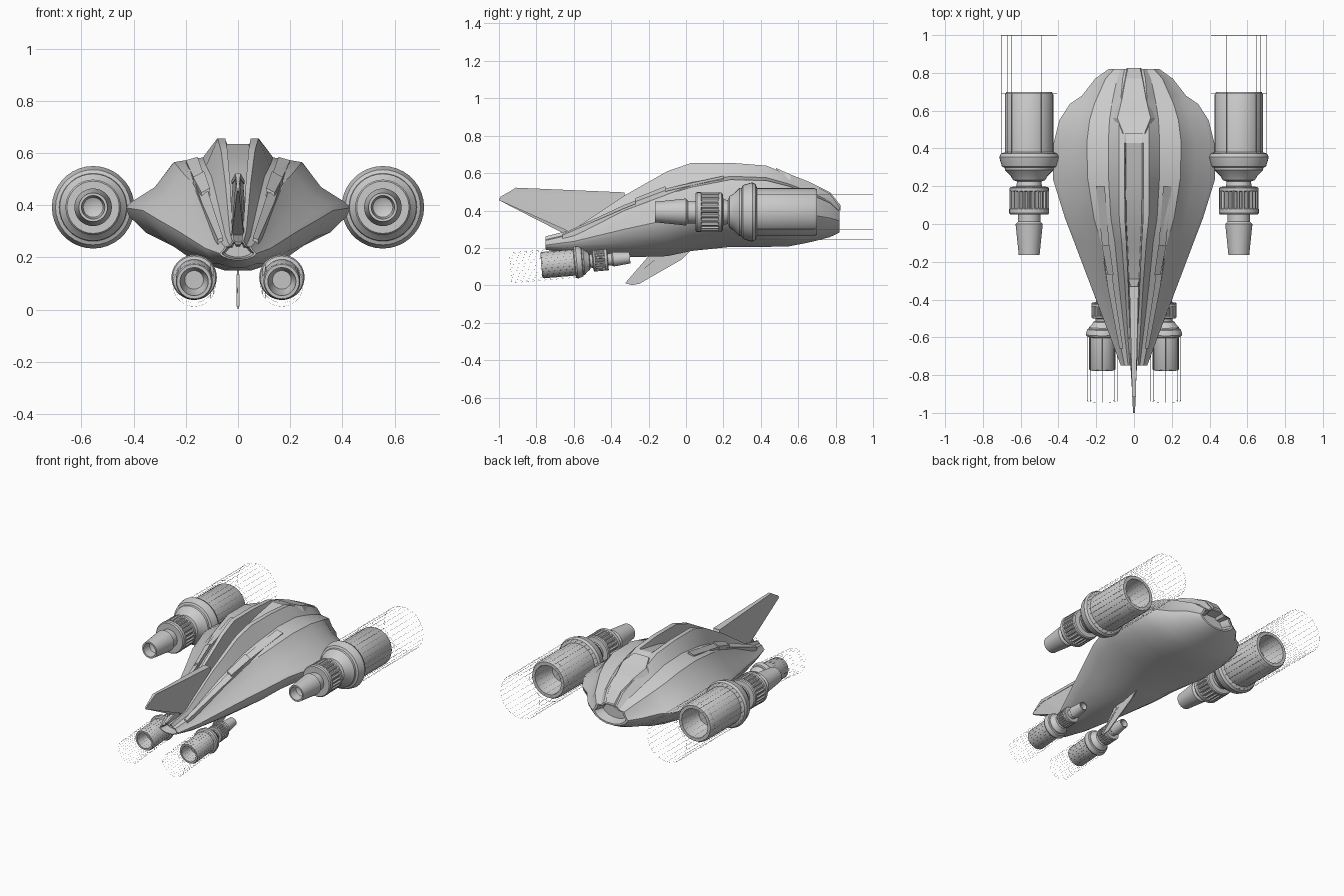
import bpy, bmesh
from math import sin, cos, pi, radians
from mathutils import Matrix

cube = bpy.data.objects.get("Cube")
if cube:
    bpy.data.objects.remove(cube)

grey = bpy.data.materials.new("hull_grey")
grey.use_nodes = True
grey.diffuse_color = (0.6, 0.6, 0.6, 1)
grey.node_tree.nodes["Principled BSDF"].inputs["Base Color"].default_value = (0.6, 0.6, 0.6, 1)


def finish(bm, name, smooth=None, matrix=Matrix()):
    bmesh.ops.recalc_face_normals(bm, faces=bm.faces)
    me = bpy.data.meshes.new(name)
    bm.to_mesh(me)
    bm.free()
    me.transform(matrix)
    me.materials.append(grey)
    ob = bpy.data.objects.new(name, me)
    bpy.context.scene.collection.objects.link(ob)
    if smooth:
        bpy.ops.object.select_all(action='DESELECT')
        ob.select_set(True)
        bpy.context.view_layer.objects.active = ob
        bpy.ops.object.shade_smooth_by_angle(angle=radians(smooth))


def loft(bm, rings, closed=True):
    """Skin equal-length point rings with quads; returns the vertex rings."""
    vs = [[bm.verts.new(p) for p in r] for r in rings]
    n = len(vs[0])
    for a, b in zip(vs, vs[1:]):
        for i in range(n if closed else n - 1):
            j = (i + 1) % n
            bm.faces.new((a[i], a[j], b[j], b[i]))
    return vs


def lathe(bm, profile, seg=36):
    """Spin (radius, y) points about the y axis."""
    loft(bm, [[(r * cos(2 * pi * i / seg), y, r * sin(2 * pi * i / seg))
               for i in range(seg)] for r, y in profile])
    bmesh.ops.remove_doubles(bm, verts=bm.verts, dist=1e-5)


# ---- Hull: stations of
# y, half width, bottom z, edge z, shoulder x, z, ridge x, z, trench z
stations = [
    (-.75, .07, .19, .215, .05, .24, .022, .262, .25),
    (-.6, .125, .16, .235, .08, .275, .032, .30, .26),
    (-.33, .228, .145, .30, .14, .40, .048, .48, .37),
    (-.1, .315, .15, .35, .175, .485, .065, .61, .47),
    (.03, .365, .178, .38, .212, .525, .078, .655, .54),
    (.24, .43, .20, .39, .245, .565, .08, .655, .60),
    (.43, .425, .20, .39, .25, .56, .08, .64, .635),
    (.55, .395, .203, .39, .235, .53, .078, .59, .585),
    (.635, .34, .22, .38, .21, .50, .072, .553, .55),
    (.68, .275, .23, .375, .19, .48, .068, .537, .533),
    (.77, .205, .255, .36, .15, .44, .06, .49, .485),
    (.82, .135, .28, .345, .105, .395, .05, .42, .42),
]


def section(y, w, zb, ze, xs, zs, xr, zr, zv):
    half = [(xr * .52, zv), (xr * .62, zr), (xr, zr),
            (xr + (xs - xr) * .33, zs + (zr - zs) * .2), (xs, zs),
            (xs + (w - xs) * .4, zs + (ze - zs) * .55), (w * .95, ze + (zs - ze) * .13),
            (w, ze), (w * .97, ze - (ze - zb) * .17), (w * .82, ze - (ze - zb) * .5),
            (w * .55, ze - (ze - zb) * .8), (w * .22, zb + (ze - zb) * .03)]
    return [(x, y, z) for x, z in half] + [(-x, y, z) for x, z in reversed(half)]


bm = bmesh.new()
rings = loft(bm, [section(*s) for s in stations])
# recessed nose intake and tail exhaust
for ring, depth in ((rings[0], .06), (rings[-1], -.06)):
    cx, cy, cz = [sum(v.co[k] for v in ring) / len(ring) for k in range(3)]
    lip = [(v.co.x * .88, cy, cz + (v.co.z - cz) * .86) for v in ring]
    deep = [(x * .8, y + depth, cz + (z - cz) * .8) for x, y, z in lip]
    edge = [tuple(v.co) for v in ring]
    bm.faces.new(loft(bm, [edge, lip, deep])[-1])
bmesh.ops.remove_doubles(bm, verts=bm.verts, dist=1e-5)
finish(bm, "hull", 28)


# ---- Blades and plates
def blade(name, outline, thick):
    """Vertical blade from (y, z, half thickness factor) points."""
    bm = bmesh.new()
    sides = loft(bm, [[(s * t * thick, y, z) for y, z, t in outline] for s in (-1, 1)])
    for ring in sides:
        bm.faces.new(ring)
    bmesh.ops.triangulate(bm, faces=[f for f in bm.faces if len(f.verts) > 4])
    finish(bm, name)


blade("top_fin", [(-1, .455, .12), (-.99, .475, .12), (-.91, .52, .25), (-.33, .49, .7),
                  (-.29, .38, 1), (-.6, .25, 1), (-.62, .285, .8)], .028)
blade("top_fin_rim", [(-1, .465, .2), (-.91, .522, .4), (-.33, .497, 1),
                      (-.33, .482, 1), (-.9, .50, .4)], .024)
blade("belly_fin", [(-.325, .012, .5), (-.29, .002, .5), (-.25, .008, .7),
                    (-.02, .14, 1), (.03, .19, 1), (-.18, .18, 1), (-.17, .125, 1)], .004)
blade("belly_fin_rim", [(-.325, .012, 1), (-.31, .02, 1), (-.17, .135, 1),
                        (-.15, .135, 1), (-.29, .02, 1)], .005)


def slab(name, top, thick):
    """Mirrored pair of plates with the given upper outline."""
    bm = bmesh.new()
    for s in (1, -1):
        upper = [(s * x, y, z) for x, y, z in top]
        for ring in loft(bm, [upper, [(x, y, z - thick) for x, y, z in upper]]):
            bm.faces.new(ring)
    finish(bm, name)


# rear canopy in strips that follow the falling back
canopy = [(.48, .07, .628), (.56, .11, .592), (.66, .08, .553), (.77, .055, .498), (.825, .04, .43)]
bm = bmesh.new()
loft(bm, [[(-w, y, z - .03), (-w * .8, y, z), (w * .8, y, z), (w, y, z - .03)]
          for y, w, z in canopy], closed=False)
finish(bm, "canopy")

# raised strakes and small hatch blocks beside the nose ridges
slab("side_strakes", [(.155, .2, .585), (.20, .2, .572), (.17, -.1, .505), (.14, -.33, .412),
                      (.077, -.66, .268), (.057, -.66, .276), (.108, -.33, .43),
                      (.132, -.1, .52)], .05)
slab("hatch_blocks", [(.13, -.11, .53), (.172, -.11, .508),
                      (.14, -.27, .448), (.108, -.27, .466)], .05)

# ---- Engines, modelled along y with the nozzle at -y
engine_profile = [
    (0, -.09), (.038, -.11), (.045, -.165), (.055, -.165), (.072, 0), (.06, .012), (.06, .05),
    (.10, .05), (.106, .058), (.106, .08), (.096, .085), (.096, .17), (.104, .175), (.104, .19),
    (.098, .196), (.068, .2), (.064, .225), (.085, .232), (.098, .255), (.128, .285),
    (.13, .298), (.144, .304), (.155, .34), (.158, .355), (.15, .372), (.128, .38),
    (.128, .685), (.12, .70), (.098, .70), (.094, .65), (.065, .56), (0, .56)]


def engine(side, label, matrix):
    bm = bmesh.new()
    lathe(bm, engine_profile)
    finish(bm, f"{side}_{label}_engine", 30, matrix)
    # flutes let into the collar
    bm = bmesh.new()
    flutes = 96
    ring = [(.1045 if i % 4 < 2 else .095, 2 * pi * i / flutes) for i in range(flutes)]
    loft(bm, [[(r * cos(a), y, r * sin(a)) for r, a in ring] for y in (.075, .18)])
    finish(bm, f"{side}_{label}_flutes", None, matrix)
    # fine wire cage around the barrel and beyond it
    bm = bmesh.new()
    wires, radius, start, end, thin = 28, .148, .37, 1.0, .0005
    for i in range(wires):
        a = 2 * pi * i / wires
        place = Matrix.Translation((radius * cos(a), (start + end) / 2, radius * sin(a)))
        bmesh.ops.create_cone(bm, segments=3, radius1=thin, radius2=thin, depth=end - start,
                              matrix=place @ Matrix.Rotation(pi / 2, 4, 'X'))
    for y in (.69, end):
        lathe(bm, [(radius, y - 2 * thin), (radius + thin, y - thin),
                   (radius, y), (radius - thin, y - thin), (radius, y - 2 * thin)])
    finish(bm, f"{side}_{label}_wire_cage", None, matrix)


for side, s in (("left", 1), ("right", -1)):
    engine(side, "main", Matrix.Translation((s * .555, 0, .392)))
    engine(side, "nose", Matrix.Translation((s * .168, -.39, .14))
           @ Matrix.Rotation(.085, 4, 'X') @ Matrix.Rotation(pi, 4, 'Z') @ Matrix.Scale(.55, 4))
